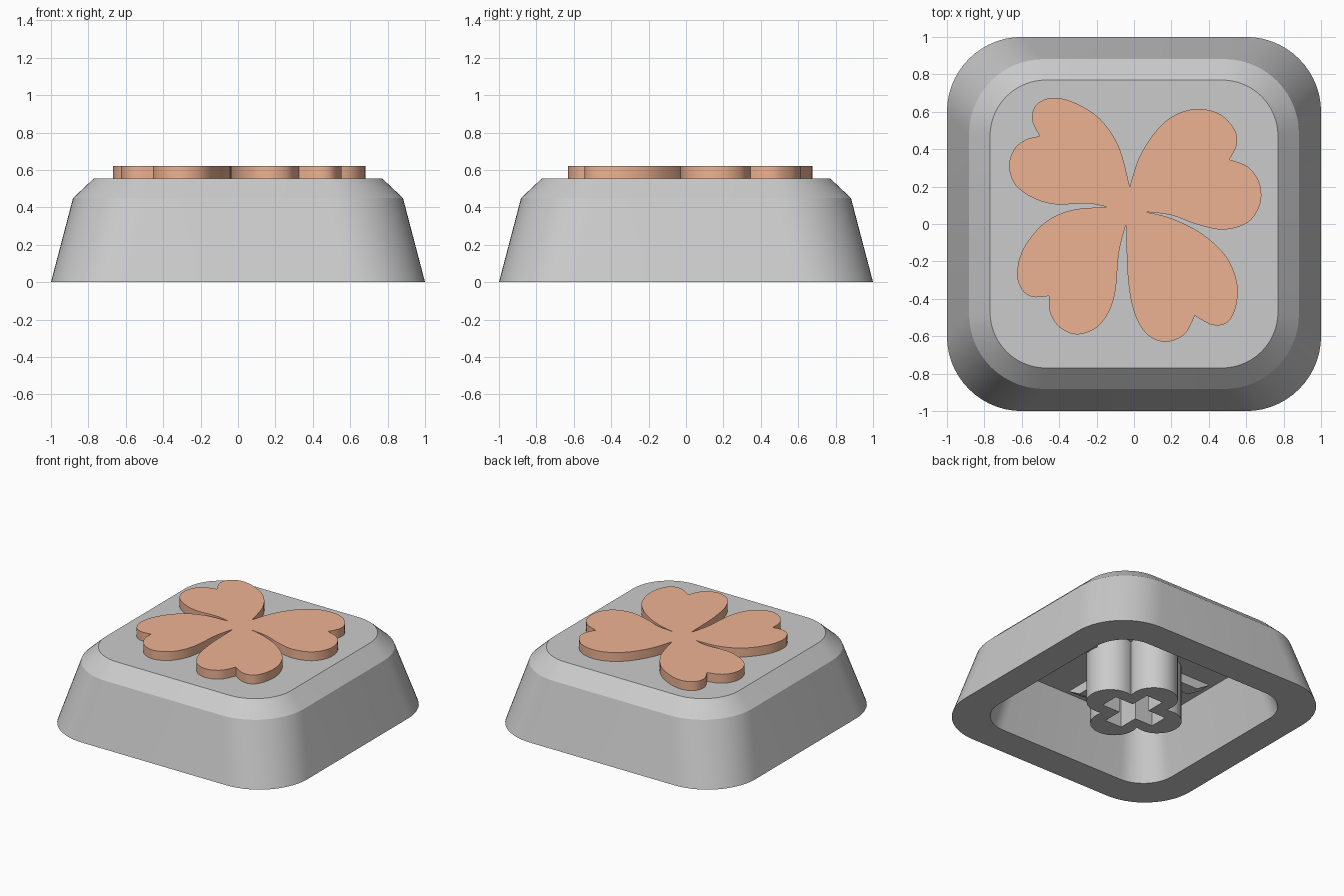
import bpy, bmesh, math
from math import sin, cos, pi, radians, sqrt

if "Cube" in bpy.data.objects:
    bpy.data.objects.remove(bpy.data.objects["Cube"])


def finish(name, bm, angle=25):
    bmesh.ops.recalc_face_normals(bm, faces=bm.faces)
    me = bpy.data.meshes.new(name)
    bm.to_mesh(me)
    bm.free()
    ob = bpy.data.objects.new(name, me)
    bpy.context.collection.objects.link(ob)
    bpy.ops.object.select_all(action='DESELECT')
    ob.select_set(True)
    bpy.context.view_layer.objects.active = ob
    bpy.ops.object.shade_smooth_by_angle(angle=radians(angle))
    return ob


def rounded_square(half, r, n=14):
    c = half - r
    pts = []
    for q, (sx, sy) in enumerate([(1, 1), (-1, 1), (-1, -1), (1, -1)]):
        for i in range(n + 1):
            a = q * pi / 2 + i / n * pi / 2
            pts.append((sx * c + r * cos(a), sy * c + r * sin(a)))
    return pts


def ring(bm, pts, z):
    return [bm.verts.new((x, y, z)) for x, y in pts]


def bridge(bm, a, b):
    n = len(a)
    for i in range(n):
        j = (i + 1) % n
        bm.faces.new((a[i], a[j], b[j], b[i]))


# Keycap shell: cavity ceiling, inner wall, rim, outer wall, chamfer, top
bm = bmesh.new()
levels = [(0.66, 0.20, 0.42), (0.77, 0.25, 0), (1.0, 0.40, 0),
          (0.882, 0.40, 0.45), (0.77, 0.30, 0.555)]
rings = [ring(bm, rounded_square(h, r), z) for h, r, z in levels]
for a, b in zip(rings, rings[1:]):
    bridge(bm, a, b)
bm.faces.new(rings[0])
bm.faces.new(rings[-1])
finish("keycap_shell", bm)

# Four-lobed stem with a cross-shaped socket
LOBE_D, LOBE_R, ARM, SLOT = 0.21, 0.165, 0.22, 0.07
corner = math.degrees(math.atan2(SLOT, ARM))
half_angles = [6, 12, corner, 24, 30, 35, 40, 43]
angles = [-a for a in reversed(half_angles)] + [0] + half_angles + [45]
outer, inner = [], []
for q in range(4):
    for deg in angles:
        t = radians(deg)
        ro = LOBE_D * cos(t) + sqrt(LOBE_R ** 2 - (LOBE_D * sin(t)) ** 2)
        ri = ARM / cos(t) if abs(deg) <= corner + 1e-6 else SLOT / abs(sin(t))
        w = t + q * pi / 2
        outer.append((ro * cos(w), ro * sin(w)))
        inner.append((ri * cos(w), ri * sin(w)))
bm = bmesh.new()
rings = [ring(bm, outer, 0.43), ring(bm, outer, 0), ring(bm, inner, 0), ring(bm, inner, 0.40)]
for a, b in zip(rings, rings[1:]):
    bridge(bm, a, b)
bm.faces.new(rings[0])
bm.faces.new(rings[-1])
finish("stem", bm, 30)

# Four tapered ribs under the ceiling
bm = bmesh.new()
for q in range(4):
    ca, sa = cos(q * pi / 2), sin(q * pi / 2)
    sides = []
    for y in (-0.05, 0.05):
        prof = [(0.30, 0.43), (0.62, 0.43), (0.62, 0.41), (0.52, 0.35), (0.30, 0.35)]
        sides.append([bm.verts.new((x * ca - y * sa, x * sa + y * ca, z)) for x, z in prof])
    bridge(bm, *sides)
    for s in sides:
        bm.faces.new(s)
finish("stem_ribs", bm)


def spline(p, n=6):
    # smooth run through the points, leaving out the last one
    p = [p[0]] + p + [p[-1]]
    out = []
    for i in range(1, len(p) - 2):
        for k in range(n):
            t = k / n
            out.append(tuple(0.5 * (2 * b + (c - a) * t + (2 * a - 5 * b + 4 * c - d) * t * t
                                    + (3 * b - a - 3 * c + d) * t ** 3)
                             for a, b, c, d in zip(p[i - 1], p[i], p[i + 1], p[i + 2])))
    return out


# Clover emblem: each leaf has two smooth runs meeting at its notch
upper_right = [[(-.023, .20), (.03, .36), (.12, .50), (.22, .583), (.34, .615), (.46, .587),
                (.54, .50), (.548, .42), (.51, .345)],
               [(.51, .345), (.61, .305), (.67, .22), (.675, .11), (.61, .01), (.48, -.03),
                (.34, -.003), (.20, .047), (.06, .065)]]
lower_right = [[(.06, .065), (.20, .03), (.36, -.05), (.49, -.17), (.55, -.31), (.545, -.44),
                (.50, -.525), (.42, -.54), (.325, -.49)],
               [(.325, -.49), (.27, -.59), (.17, -.63), (.07, -.59), (0, -.47),
                (-.033, -.28), (-.042, 0)]]
lower_left = [[(-.042, 0), (-.08, -.15), (-.10, -.36), (-.14, -.48), (-.21, -.56), (-.31, -.59),
               (-.40, -.55), (-.45, -.47), (-.455, -.385)],
              [(-.455, -.385), (-.54, -.39), (-.60, -.35), (-.625, -.26), (-.59, -.13),
               (-.48, .005), (-.33, .075), (-.14, .09)]]
upper_left = [[(-.14, .09), (-.25, .11), (-.42, .105), (-.54, .14), (-.635, .21), (-.668, .31),
               (-.64, .40), (-.58, .45), (-.505, .47)],
              [(-.505, .47), (-.545, .56), (-.52, .64), (-.43, .675), (-.31, .645), (-.18, .56),
               (-.08, .41), (-.023, .20)]]
outline = []
for leaf in (upper_right, lower_right, lower_left, upper_left):
    for run in leaf:
        outline += spline(run)
bm = bmesh.new()
low, high = ring(bm, outline, 0.55), ring(bm, outline, 0.622)
bridge(bm, low, high)
bm.faces.new(low)
bm.faces.new(high)
emblem = finish("clover_emblem", bm, 30)
mat = bpy.data.materials.new("copper_orange")
mat.diffuse_color = (0.85, 0.45, 0.29, 1)
mat.use_nodes = True
mat.node_tree.nodes["Principled BSDF"].inputs["Base Color"].default_value = mat.diffuse_color
emblem.data.materials.append(mat)
